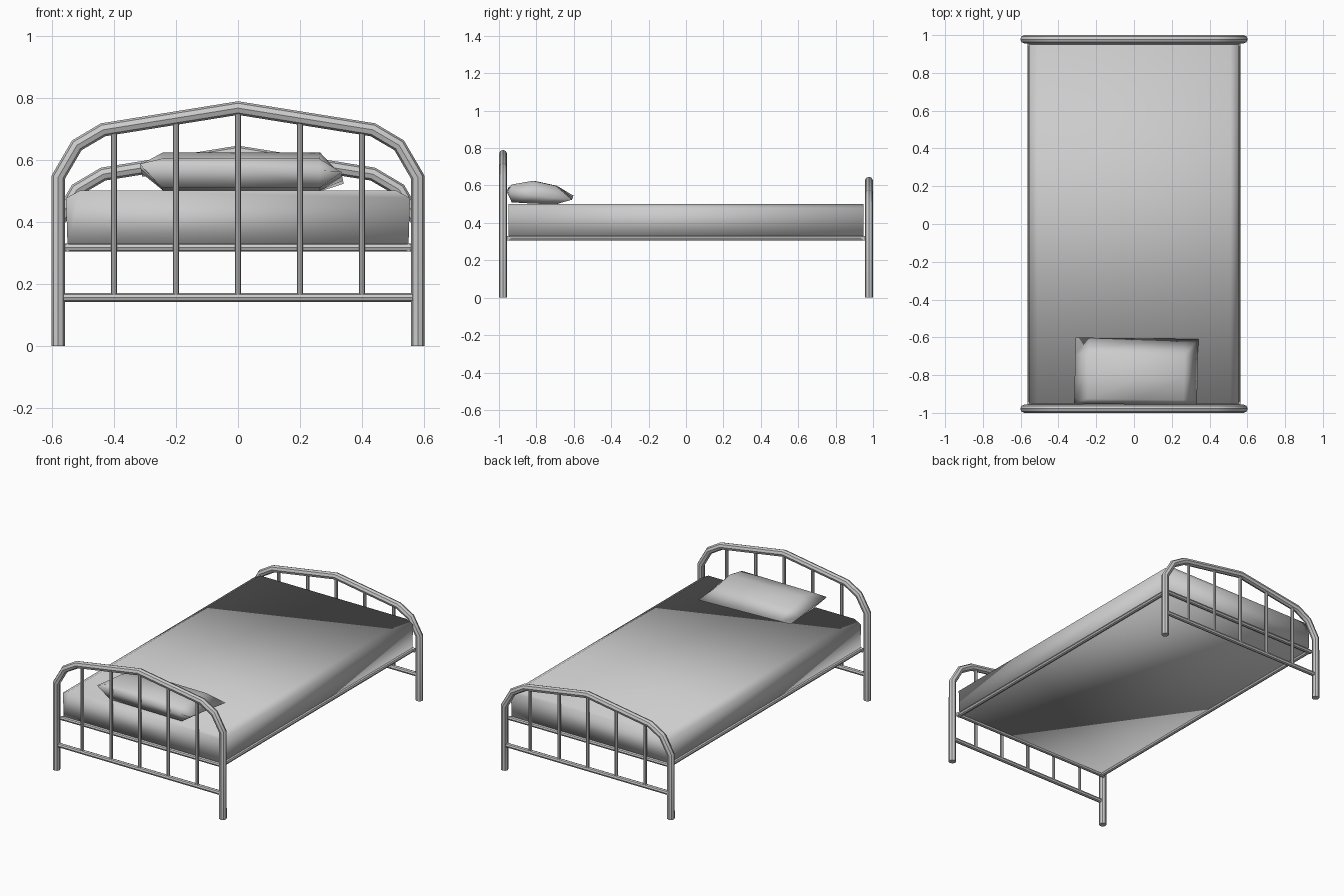
import bpy
import bmesh
import math

cube = bpy.data.objects.get("Cube")
if cube:
    bpy.data.objects.remove(cube, do_unlink=True)

grey = bpy.data.materials.new("plain grey")
grey.use_nodes = True
COLOUR = (0.6, 0.6, 0.6, 1)
grey.diffuse_color = COLOUR
grey.node_tree.nodes["Principled BSDF"].inputs["Base Color"].default_value = COLOUR


def select_only(obj):
    bpy.ops.object.select_all(action='DESELECT')
    obj.select_set(True)
    bpy.context.view_layer.objects.active = obj


def tube(name, points, radius):
    """Round tube along a polyline, with closed ends."""
    curve = bpy.data.curves.new(name, 'CURVE')
    curve.dimensions = '3D'
    curve.bevel_depth = radius
    curve.bevel_resolution = 2
    curve.use_fill_caps = True
    spline = curve.splines.new('POLY')
    spline.points.add(len(points) - 1)
    for p, co in zip(spline.points, points):
        p.co = (*co, 1)
    obj = bpy.data.objects.new(name, curve)
    bpy.context.collection.objects.link(obj)
    curve.materials.append(grey)
    select_only(obj)
    bpy.ops.object.convert(target='MESH')
    bpy.ops.object.shade_smooth_by_angle(angle=math.radians(40))


def smooth_object(name, bm):
    """Turn a bmesh into a fully smooth object."""
    bmesh.ops.remove_doubles(bm, verts=bm.verts, dist=0.0005)
    bmesh.ops.recalc_face_normals(bm, faces=bm.faces)
    for f in bm.faces:
        f.smooth = True
    mesh = bpy.data.meshes.new(name)
    bm.to_mesh(mesh)
    bm.free()
    mesh.materials.append(grey)
    bpy.context.collection.objects.link(bpy.data.objects.new(name, mesh))


# Bent end frames with a lower rail and five spindles
ARCH = [(0.58, 0.545), (0.52, 0.648), (0.435, 0.698), (0, 0.768)]


def end_frame(name, y, drop):
    half = [(0.58, 0)] + [(x, z - drop) for x, z in ARCH]
    path = [(-x, y, z) for x, z in half] + [(x, y, z) for x, z in half[-2::-1]]
    tube(name + "_arch", path, 0.022)
    tube(name + "_lower_rail", [(-0.57, y, 0.157), (0.57, y, 0.157)], 0.014)
    (x0, z0), (x1, z1) = half[-2:]
    for i in range(-2, 3):
        x = i * 0.2
        top = z1 + (z0 - z1) * abs(x) / x0
        tube(f"{name}_spindle_{i + 3}", [(x, y, 0.157), (x, y, top)], 0.01)


end_frame("headboard", -0.978, 0)
end_frame("footboard", 0.978, 0.143)

# Base frame under the mattress
for side, s in (("left", 1), ("right", -1)):
    tube(side + "_side_rail", [(s * 0.55, -0.96, 0.318), (s * 0.55, 0.96, 0.318)], 0.013)
for end, s in (("head", -1), ("foot", 1)):
    tube(end + "_cross_rail", [(-0.565, s * 0.952, 0.318), (0.565, s * 0.952, 0.318)], 0.013)

# Mattress: extruded section with softened long top edges
half = [(0.55, 0.32), (0.555, 0.478), (0.51, 0.502)]
section = half + [(-x, z) for x, z in reversed(half)]
bm = bmesh.new()
face = bm.faces.new([bm.verts.new((x, -0.95, z)) for x, z in section])
moved = bmesh.ops.extrude_face_region(bm, geom=[face], use_keep_orig=True)["geom"]
bmesh.ops.translate(bm, vec=(0, 1.9, 0),
                    verts=[v for v in moved if isinstance(v, bmesh.types.BMVert)])
smooth_object("mattress", bm)

# Pillow: two padded sheets meeting at a sloping seam
US = (-1, -0.78, 0, 0.78, 1)
VS = (-1, -0.85, -0.2, 0.5, 1)
TOP = (0, 0.605, 0.625, 0.598, 0)
BOTTOM = (0, 0.51, 0.503, 0.5, 0)
bm = bmesh.new()
for heights in (TOP, BOTTOM):
    grid = []
    for v, h in zip(VS, heights):
        row = []
        for u in US:
            on_seam = abs(u) == 1 or abs(v) == 1
            z = 0.556 - 0.02 * v - 0.012 * u if on_seam else h
            x = 0.012 + 0.325 * u + 0.004 * v
            y = -0.78 + 0.175 * v - 0.004 * u
            row.append(bm.verts.new((x, y, z)))
        grid.append(row)
    for a, b in zip(grid, grid[1:]):
        for i in range(len(US) - 1):
            bm.faces.new((a[i], a[i + 1], b[i + 1], b[i]))
smooth_object("pillow", bm)
